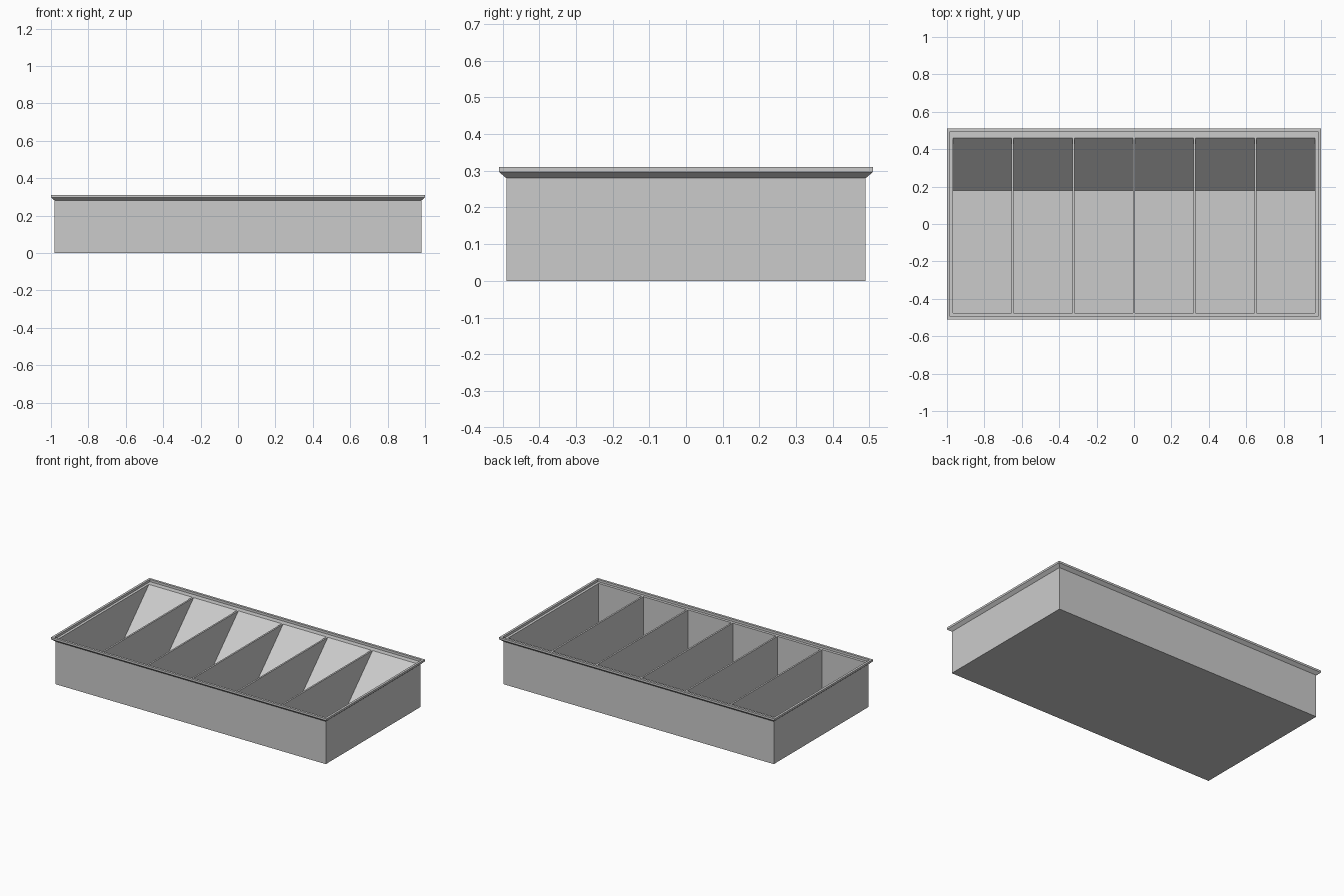
import bpy
import bmesh

cube = bpy.data.objects.get("Cube")
if cube:
    bpy.data.objects.remove(cube)

grey = bpy.data.materials.new("plain_grey")
grey.use_nodes = True
colour = (0.6, 0.6, 0.6, 1)
grey.diffuse_color = colour
grey.node_tree.nodes["Principled BSDF"].inputs["Base Color"].default_value = colour


def make_object(name, bm):
    bmesh.ops.recalc_face_normals(bm, faces=bm.faces)
    mesh = bpy.data.meshes.new(name)
    bm.to_mesh(mesh)
    bm.free()
    mesh.materials.append(grey)
    obj = bpy.data.objects.new(name, mesh)
    bpy.context.collection.objects.link(obj)
    return obj


def bridge(bm, a, b):
    for i in range(len(a)):
        j = (i + 1) % len(a)
        bm.faces.new((a[i], a[j], b[j], b[i]))


# Tray body: rectangles stacked up the outside, over the lip and down to the ledge
LEDGE = 0.295
FLOOR = 0.012
levels = [(0.98, 0.49, 0), (0.98, 0.49, 0.28), (1, 0.51, 0.297),
          (1, 0.51, 0.31), (0.985, 0.495, 0.31), (0.985, 0.495, LEDGE)]
bm = bmesh.new()
rings = [[bm.verts.new((sx * x, sy * y, z))
          for sx, sy in ((-1, -1), (1, -1), (1, 1), (-1, 1))] for x, y, z in levels]
for lower, upper in zip(rings, rings[1:]):
    bridge(bm, lower, upper)
bm.faces.new(rings[0])
bm.faces.new(rings[-1])
tray = make_object("divided_tray", bm)

# Six compartments, each with an upright front wall and a sloping back
COUNT, HALF, WALL = 6, 0.968, 0.011
width = (2 * HALF - (COUNT - 1) * WALL) / COUNT
side = [(-0.477, FLOOR), (0.178, FLOOR), (0.46, LEDGE), (0.46, 0.4), (-0.477, 0.4)]
bm = bmesh.new()
for i in range(COUNT):
    x = -HALF + i * (width + WALL)
    ends = [[bm.verts.new((px, y, z)) for y, z in side] for px in (x, x + width)]
    bridge(bm, *ends)
    for end in ends:
        bm.faces.new(end)
cutter = make_object("compartment_cutter", bm)
cutter.hide_render = True

# Cut the compartments into the tray, then drop the cutter
cut = tray.modifiers.new("compartments", "BOOLEAN")
cut.operation = "DIFFERENCE"
cut.solver = "EXACT"
cut.object = cutter
bpy.context.view_layer.objects.active = tray
tray.select_set(True)
bpy.ops.object.modifier_apply(modifier=cut.name)
bpy.data.objects.remove(cutter)
